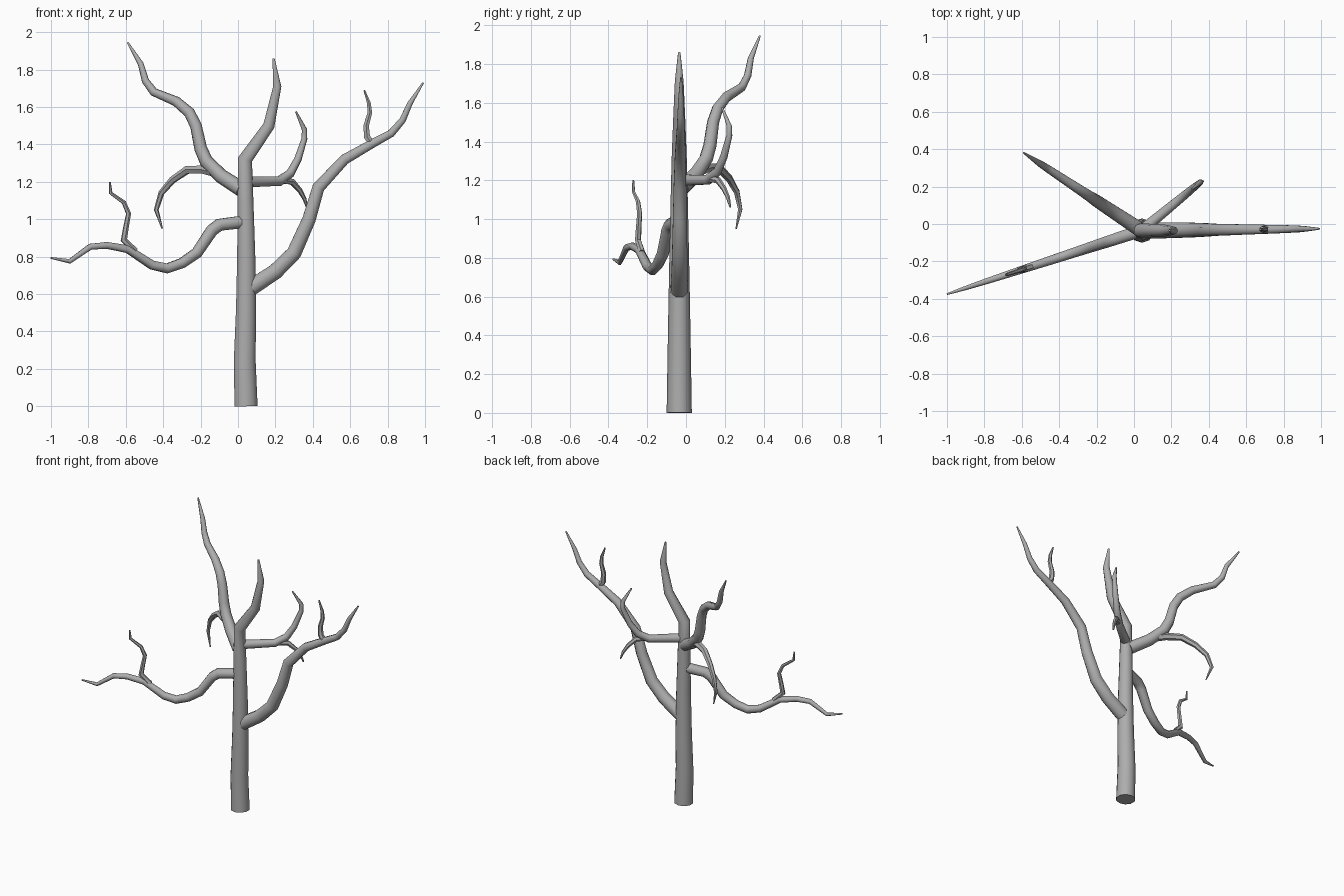
import bpy
import bmesh
import math
from mathutils import Vector

cube = bpy.data.objects.get("Cube")
if cube:
    bpy.data.objects.remove(cube, do_unlink=True)

bark = bpy.data.materials.new("grey_bark")
bark.use_nodes = True
colour = (0.42, 0.42, 0.42, 1)
bark.diffuse_color = colour
bark.node_tree.nodes["Principled BSDF"].inputs["Base Color"].default_value = colour

CENTRE = Vector((0.04, -0.035, 0))


def limb(name, slope, profile, start, tip, sides=8, power=0.6):
    """Sweep a tapering tube along (x, z) points lying in an upright plane
    through the trunk, where y grows with x by the given slope."""
    path = [Vector((x, CENTRE.y + (x - CENTRE.x) * slope, z)) for x, z in profile]
    normal = Vector((-slope, 1, 0)).normalized()
    lengths = [0]
    for a, b in zip(path, path[1:]):
        lengths.append(lengths[-1] + (b - a).length)

    bm = bmesh.new()
    rings = []
    last = len(path) - 1
    for i, point in enumerate(path):
        before = (point - path[max(i - 1, 0)]).normalized()
        after = (path[min(i + 1, last)] - point).normalized()
        tangent = (before + after).normalized()
        side = tangent.cross(normal)
        radius = tip + (start - tip) * (1 - lengths[i] / lengths[-1]) ** power
        # Widen the ring at a bend so the tube keeps its thickness
        mitre = 1 / max(tangent.dot(after if i < last else before), 0.8)
        ring = []
        for k in range(sides):
            angle = math.tau * (k + 0.5) / sides
            offset = side * math.cos(angle) * mitre + normal * math.sin(angle)
            ring.append(bm.verts.new(point + offset * radius))
        rings.append(ring)

    for low, high in zip(rings, rings[1:]):
        for k in range(sides):
            n = (k + 1) % sides
            bm.faces.new((low[k], low[n], high[n], high[k]))
    bm.faces.new(rings[0])
    bm.faces.new(rings[-1])
    bmesh.ops.recalc_face_normals(bm, faces=bm.faces)

    mesh = bpy.data.meshes.new(name)
    bm.to_mesh(mesh)
    bm.free()
    obj = bpy.data.objects.new(name, mesh)
    bpy.context.collection.objects.link(obj)
    mesh.materials.append(bark)
    bpy.ops.object.select_all(action="DESELECT")
    obj.select_set(True)
    bpy.context.view_layer.objects.active = obj
    bpy.ops.object.shade_smooth_by_angle(angle=math.radians(50))
    return obj


# Trunk, bending over into its pointed leader
limb("trunk", 0,
     [(.043, 0), (.036, .25), (.043, .52), (.044, .8), (.04, 1.1),
      (.038, 1.32), (.165, 1.5), (.21, 1.71), (.19, 1.86)],
     .065, .006, sides=10, power=.5)

# Low left branch and its twig
limb("left_branch", .01,
     [(.07, .635), (.2, .72), (.3, .82), (.38, 1), (.43, 1.17), (.57, 1.32),
      (.71, 1.4), (.82, 1.46), (.88, 1.53), (.92, 1.62), (.99, 1.73)],
     .048, .005)
limb("left_twig", .01,
     [(.72, 1.4), (.69, 1.44), (.685, 1.5), (.705, 1.57), (.7, 1.62), (.675, 1.69)],
     .02, .005, sides=6)

# Drooping front right branch and its twig
limb("front_right_branch", .327,
     [(.02, .985), (-.1, .97), (-.14, .94), (-.22, .82), (-.3, .765),
      (-.38, .737), (-.46, .755), (-.59, .84), (-.7, .86), (-.79, .853),
      (-.9, .775), (-1, .793)],
     .036, .005)
limb("front_right_twig", .327,
     [(-.55, .83), (-.61, .89), (-.6, .95), (-.585, 1.03), (-.61, 1.09),
      (-.68, 1.14), (-.685, 1.2)],
     .018, .005, sides=6)

# Tall back right branch and its curling twig
limb("back_right_branch", -.66,
     [(.02, 1.16), (-.09, 1.23), (-.17, 1.31), (-.2, 1.38), (-.225, 1.5),
      (-.26, 1.57), (-.33, 1.63), (-.45, 1.68), (-.495, 1.74), (-.52, 1.83),
      (-.59, 1.945)],
     .042, .005)
limb("back_right_twig", -.66,
     [(-.12, 1.25), (-.18, 1.265), (-.27, 1.265), (-.35, 1.21), (-.41, 1.14),
      (-.437, 1.05), (-.405, .95)],
     .027, .004, sides=6)

# Short back left branch and its drooping twig
limb("back_left_branch", .82,
     [(.04, 1.2), (.22, 1.203), (.28, 1.245), (.32, 1.32), (.355, 1.43),
      (.355, 1.48), (.31, 1.575)],
     .032, .005)
limb("back_left_twig", .8,
     [(.22, 1.21), (.29, 1.2), (.33, 1.155), (.355, 1.11), (.37, 1.06)],
     .02, .005, sides=6)
